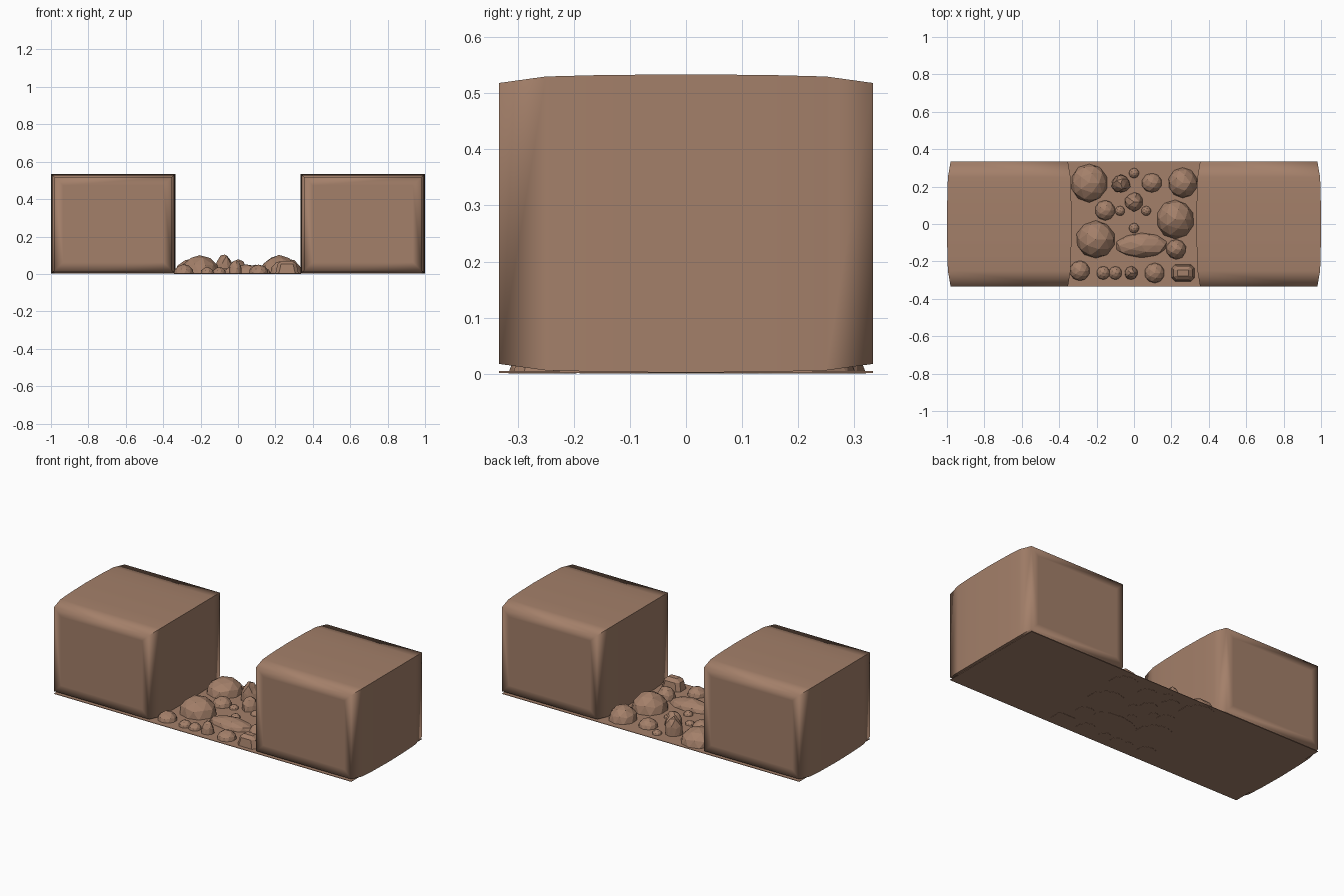
import bpy, bmesh, math, random
from mathutils import Vector

if "Cube" in bpy.data.objects:
    bpy.data.objects.remove(bpy.data.objects["Cube"])

random.seed(4)

stone = bpy.data.materials.new("warm_brown_stone")
stone.diffuse_color = (0.37, 0.215, 0.143, 1)
stone.use_nodes = True
stone.node_tree.nodes["Principled BSDF"].inputs["Base Color"].default_value = stone.diffuse_color


def finish(bm, name, smooth_angle=None):
    bmesh.ops.recalc_face_normals(bm, faces=bm.faces[:])
    if smooth_angle:
        for f in bm.faces:
            f.smooth = True
        for e in bm.edges:
            e.smooth = len(e.link_faces) == 2 and e.calc_face_angle() < smooth_angle
    me = bpy.data.meshes.new(name)
    bm.to_mesh(me)
    bm.free()
    me.materials.append(stone)
    ob = bpy.data.objects.new(name, me)
    bpy.context.collection.objects.link(ob)
    return ob


# Bank blocks: rectangular section that swells slightly toward the middle of its depth
def bank(name, cx):
    bm = bmesh.new()
    half = [(0.333, 0.0155), (0.25, 0.004), (0.155, 0.0015)]
    sections = [(-y, i) for y, i in half] + [(0, 0)] + [(y, i) for y, i in reversed(half)]
    rings = []
    for y, ins in sections:
        hx, hz = 0.333 - ins * 1.25, 0.266 - ins
        rings.append([bm.verts.new((cx + sx * hx, y, 0.268 + sz * hz))
                      for sx, sz in ((-1, -1), (1, -1), (1, 1), (-1, 1))])
    for a, b in zip(rings, rings[1:]):
        for k in range(4):
            bm.faces.new((a[k], a[(k + 1) % 4], b[(k + 1) % 4], b[k]))
    caps = [bm.faces.new(rings[0]), bm.faces.new(rings[-1])]
    bmesh.ops.recalc_face_normals(bm, faces=bm.faces[:])
    bmesh.ops.inset_individual(bm, faces=caps, thickness=0.065)
    finish(bm, name, math.radians(85))


bank("left_bank", -0.667)
bank("right_bank", 0.667)

# Thin bed under the whole tile
bm = bmesh.new()
bmesh.ops.create_cube(bm, size=1)
for v in bm.verts:
    v.co = Vector((v.co.x * 1.96, v.co.y * 0.666, v.co.z * 0.003 + 0.003))
finish(bm, "channel_bed")


# Rocks: faceted balls cut off at the ground, optionally roughened
def rock(i, x, y, rx, ry, h, rough):
    bm = bmesh.new()
    bmesh.ops.create_icosphere(bm, subdivisions=2, radius=1)
    for v in bm.verts:
        k = 1 + random.uniform(-rough, rough * 0.5)
        v.co = Vector((v.co.x * rx * k + x, v.co.y * ry * k + y, v.co.z * h * k))
    cut = bmesh.ops.bisect_plane(bm, geom=bm.verts[:] + bm.edges[:] + bm.faces[:],
                                 plane_co=(0, 0, 0), plane_no=(0, 0, 1), clear_inner=True)
    bmesh.ops.holes_fill(bm, edges=[e for e in bm.edges if e.is_boundary])
    finish(bm, "rock_%02d" % i)


rocks = [  # x, y, radius x, radius y, height, roughness
    (-0.24, 0.22, 0.10, 0.105, 0.085, 0.04), (-0.07, 0.215, 0.052, 0.052, 0.11, 0.12),
    (0, 0.272, 0.028, 0.028, 0.028, 0), (0.095, 0.22, 0.055, 0.053, 0.05, 0.04),
    (0.26, 0.22, 0.08, 0.083, 0.085, 0.04), (-0.155, 0.073, 0.055, 0.055, 0.05, 0),
    (-0.075, 0.07, 0.027, 0.027, 0.027, 0), (0, 0.118, 0.052, 0.052, 0.075, 0.12),
    (0.065, 0.07, 0.027, 0.027, 0.027, 0), (0.22, 0.025, 0.102, 0.105, 0.10, 0.04),
    (0, -0.022, 0.028, 0.028, 0.028, 0), (-0.205, -0.083, 0.107, 0.102, 0.10, 0.03),
    (0.04, -0.115, 0.14, 0.068, 0.05, 0.06), (0.225, -0.135, 0.055, 0.055, 0.07, 0.04),
    (-0.29, -0.25, 0.055, 0.055, 0.052, 0), (-0.165, -0.262, 0.037, 0.037, 0.037, 0.03),
    (-0.10, -0.262, 0.037, 0.037, 0.037, 0.03), (-0.015, -0.262, 0.037, 0.037, 0.075, 0.06),
    (0.11, -0.262, 0.055, 0.055, 0.05, 0),
]
for i, r in enumerate(rocks):
    rock(i, *r)

# Squarish boulder in the front right corner
bm = bmesh.new()
bmesh.ops.create_cube(bm, size=1)
for v in bm.verts:
    t = 0.75 if v.co.z > 0 else 1
    v.co = Vector((v.co.x * 0.125 * t + 0.262, v.co.y * 0.09 * t - 0.262, (v.co.z + 0.5) * 0.07))
bmesh.ops.bevel(bm, geom=[e for e in bm.edges if max(v.co.z for v in e.verts) > 0.01],
                offset=0.018, segments=1, affect='EDGES')
finish(bm, "square_boulder")
